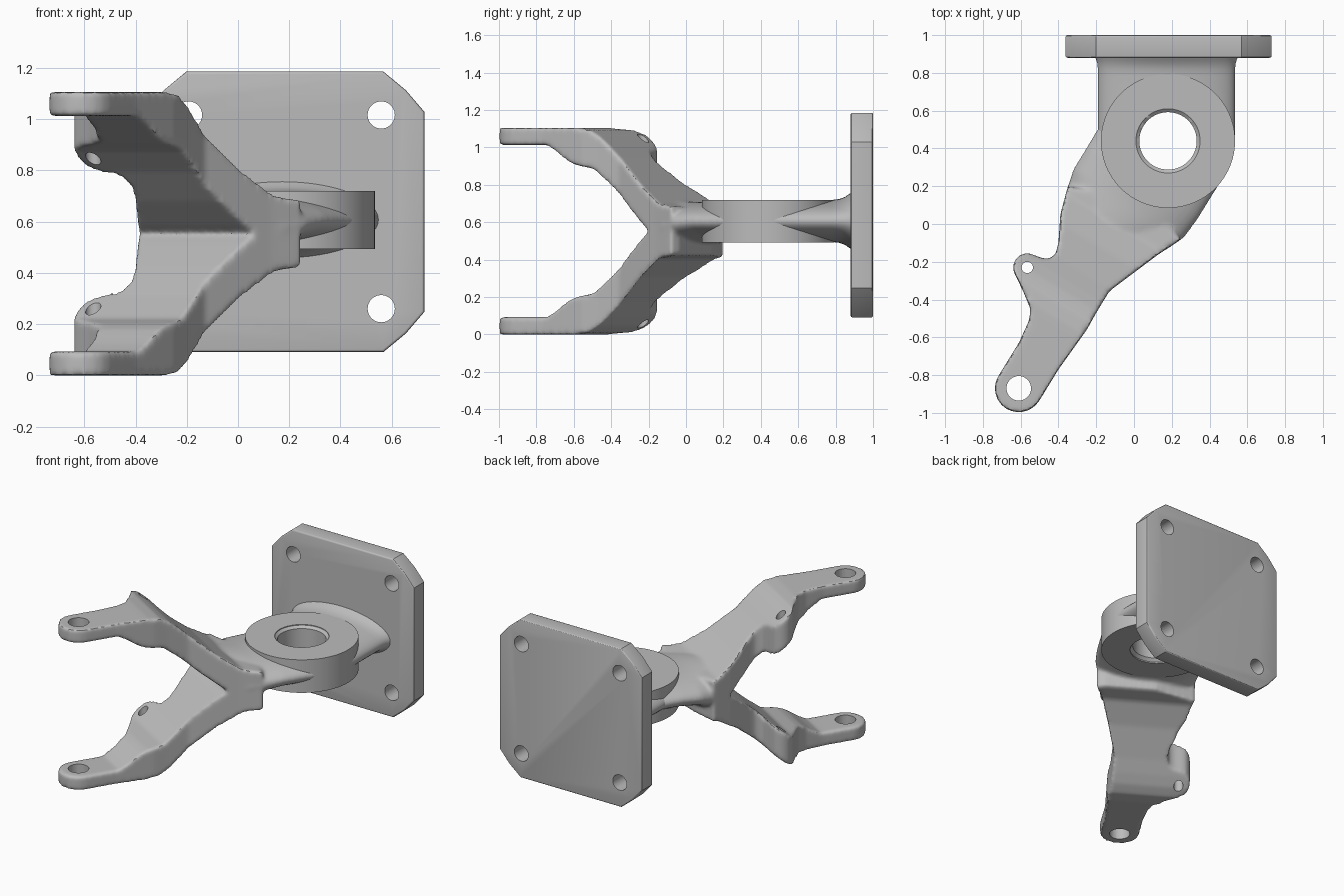
import bpy, bmesh, math
from mathutils import Vector, Matrix

if "Cube" in bpy.data.objects:
    bpy.data.objects.remove(bpy.data.objects["Cube"])

metal = bpy.data.materials.new("grey_metal")
metal.use_nodes = True
metal.diffuse_color = (0.5, 0.5, 0.5, 1)
metal.node_tree.nodes["Principled BSDF"].inputs["Base Color"].default_value = (0.5, 0.5, 0.5, 1)

RING = Vector((0.18, 0.44, 0.605))      # ring centre
ALONG = Vector((-0.52, -0.855, 0))      # fork direction
ACROSS = Vector((0.855, -0.52, 0))      # fork width direction
UP = Vector((0, 0, 1))
FORK_TOP = 1.105


def make(name, bm):
    bmesh.ops.recalc_face_normals(bm, faces=bm.faces)
    mesh = bpy.data.meshes.new(name)
    bm.to_mesh(mesh)
    bm.free()
    mesh.materials.append(metal)
    obj = bpy.data.objects.new(name, mesh)
    bpy.context.collection.objects.link(obj)
    return obj


def prism(name, points, offset):
    bm = bmesh.new()
    face = bm.faces.new([bm.verts.new(p) for p in points])
    new = bmesh.ops.extrude_face_region(bm, geom=[face])["geom"]
    bmesh.ops.translate(bm, vec=offset, verts=[v for v in new if isinstance(v, bmesh.types.BMVert)])
    return make(name, bm)


def loft(name, rings):
    bm = bmesh.new()
    loops = [[bm.verts.new(p) for p in ring] for ring in rings]
    for a, b in zip(loops, loops[1:]):
        for i in range(len(a)):
            j = (i + 1) % len(a)
            bm.faces.new((a[i], a[j], b[j], b[i]))
    bm.faces.new(loops[0])
    bm.faces.new(loops[-1])
    return make(name, bm)


def ellipse(centre, axis, half_width, half_height, n=64):
    return [centre + axis * half_width * math.cos(math.tau * i / n)
            + UP * half_height * math.sin(math.tau * i / n) for i in range(n)]


def turned(name, x, y, profile, n=64):
    """Lathe a list of (radius, z) about a vertical axis."""
    return loft(name, [[Vector((x + r * math.cos(math.tau * i / n), y + r * math.sin(math.tau * i / n), z))
                        for i in range(n)] for r, z in profile])


def arc(x, y, r, start, end, n=10):
    return [(x + r * math.cos(math.radians(start + (end - start) * i / n)),
             y + r * math.sin(math.radians(start + (end - start) * i / n))) for i in range(n + 1)]


def apply(obj, kind, **settings):
    mod = obj.modifiers.new(kind.lower(), kind)
    for key, value in settings.items():
        setattr(mod, key, value)
    bpy.context.view_layer.objects.active = obj
    bpy.ops.object.modifier_apply(modifier=mod.name)


def combine(obj, other, operation="DIFFERENCE"):
    apply(obj, "BOOLEAN", object=other, operation=operation, solver="EXACT")
    bpy.data.objects.remove(other)


def smooth(obj, angle=35):
    bpy.ops.object.select_all(action="DESELECT")
    obj.select_set(True)
    bpy.context.view_layer.objects.active = obj
    bpy.ops.object.shade_smooth_by_angle(angle=math.radians(angle))


def bore():
    return turned("bore_cutter", RING.x, RING.y,
                  [(0.17, 0.3), (0.17, 0.5), (0.152, 0.52), (0.152, 0.70), (0.17, 0.715), (0.17, 0.9)])


# Fork: plan outline crossed with the splayed V profile
plan = ([(0.25, -0.08), (0.13, -0.16), (-0.13, -0.355), (-0.2, -0.47), (-0.25, -0.56), (-0.4, -0.77)]
        + arc(-0.61, -0.87, 0.127, -32, -205)
        + [(-0.61, -0.63), (-0.555, -0.51), (-0.548, -0.45), (-0.585, -0.36)]
        + arc(-0.565, -0.23, 0.075, 200, 60)
        + [(-0.49, -0.18), (-0.45, -0.185), (-0.415, -0.16), (-0.4, -0.1), (-0.39, 0.05),
           (-0.35, 0.2), (0.1, 0.1)])
fork = prism("fork", [Vector((x, y, -0.2)) for x, y in plan], UP * 1.6)

upper = [(-0.08, 0.68), (0.05, 0.70), (0.11, 0.74), (0.2, 0.80), (0.365, 0.94), (0.44, 1.01),
         (0.5, 1.06), (0.56, 1.093), (0.64, FORK_TOP), (1.3, FORK_TOP), (1.3, 1.012), (0.84, 1.012),
         (0.78, 0.98), (0.70, 0.925), (0.65, 0.905), (0.54, 0.885), (0.425, 0.795), (0.3, 0.68),
         (0.19, 0.59), (0.14, FORK_TOP / 2)]
profile = upper + [(s, FORK_TOP - z) for s, z in reversed(upper[:-1])]
vee = prism("vee", [ALONG * s - ACROSS + UP * z for s, z in profile], ACROSS * 2)
combine(fork, vee, "INTERSECT")

# Flattened root between fork and ring
root = loft("root", [ellipse(ALONG * s + ACROSS * t + UP * z, ACROSS, w, h) for s, t, z, w, h in (
    (-0.47, -0.075, 0.605, 0.352, 0.1), (-0.2, -0.075, 0.605, 0.35, 0.1),
    (-0.08, -0.08, 0.595, 0.345, 0.11), (0.02, -0.09, 0.575, 0.31, 0.135),
    (0.1, -0.095, FORK_TOP / 2, 0.27, 0.16))])
combine(fork, root, "UNION")
apply(fork, "REMESH", mode="VOXEL", voxel_size=0.012)
apply(fork, "SMOOTH", factor=0.5, iterations=8)

# Fork holes: tip eyes, ear eyes and the ring bore
for x, y, r in ((-0.61, -0.87, 0.065), (-0.565, -0.23, 0.03)):
    combine(fork, turned("hole_cutter", x, y, [(r, -0.3), (r, 1.4)], 40))
combine(fork, bore())
smooth(fork, 40)

# Ring
ring = turned("ring", RING.x, RING.y, [(0.355, 0.492), (0.355, 0.72)], 96)
combine(ring, bore())
smooth(ring)

# Neck flaring into the plate
neck = loft("neck", [ellipse(Vector((0.172, y, 0.607)), Vector((1, 0, 0)), w, h) for y, w, h in (
    (0.42, 0.362, 0.112), (0.78, 0.362, 0.112), (0.82, 0.363, 0.117), (0.85, 0.366, 0.128),
    (0.87, 0.372, 0.142), (0.89, 0.38, 0.155))])
combine(neck, bore())
smooth(neck, 50)

# Mounting plate with cut corners and four bolt holes
corner = [(0.545, 0.39), (0.473, 0.474), (0.385, 0.547)]
quarter = corner + [(-x, z) for x, z in reversed(corner)]
outline = quarter + [(-x, -z) for x, z in quarter]
PLATE = Vector((0.183, 0.88, 0.638))
plate = prism("mounting_plate", [PLATE + Vector((x, 0, z)) for x, z in outline], Vector((0, 0.12, 0)))
apply(plate, "BEVEL", width=0.01, segments=3, limit_method="ANGLE", angle_limit=math.radians(60))
for sx in (-1, 1):
    for sz in (-1, 1):
        hole = turned("bolt_cutter", 0, 0, [(0.053, -0.2), (0.053, 0.2)], 40)
        hole.data.transform(Matrix.Translation((PLATE.x + sx * 0.376, 0.94, PLATE.z + sz * 0.378))
                            @ Matrix.Rotation(math.pi / 2, 4, "X"))
        combine(plate, hole)
smooth(plate, 30)
